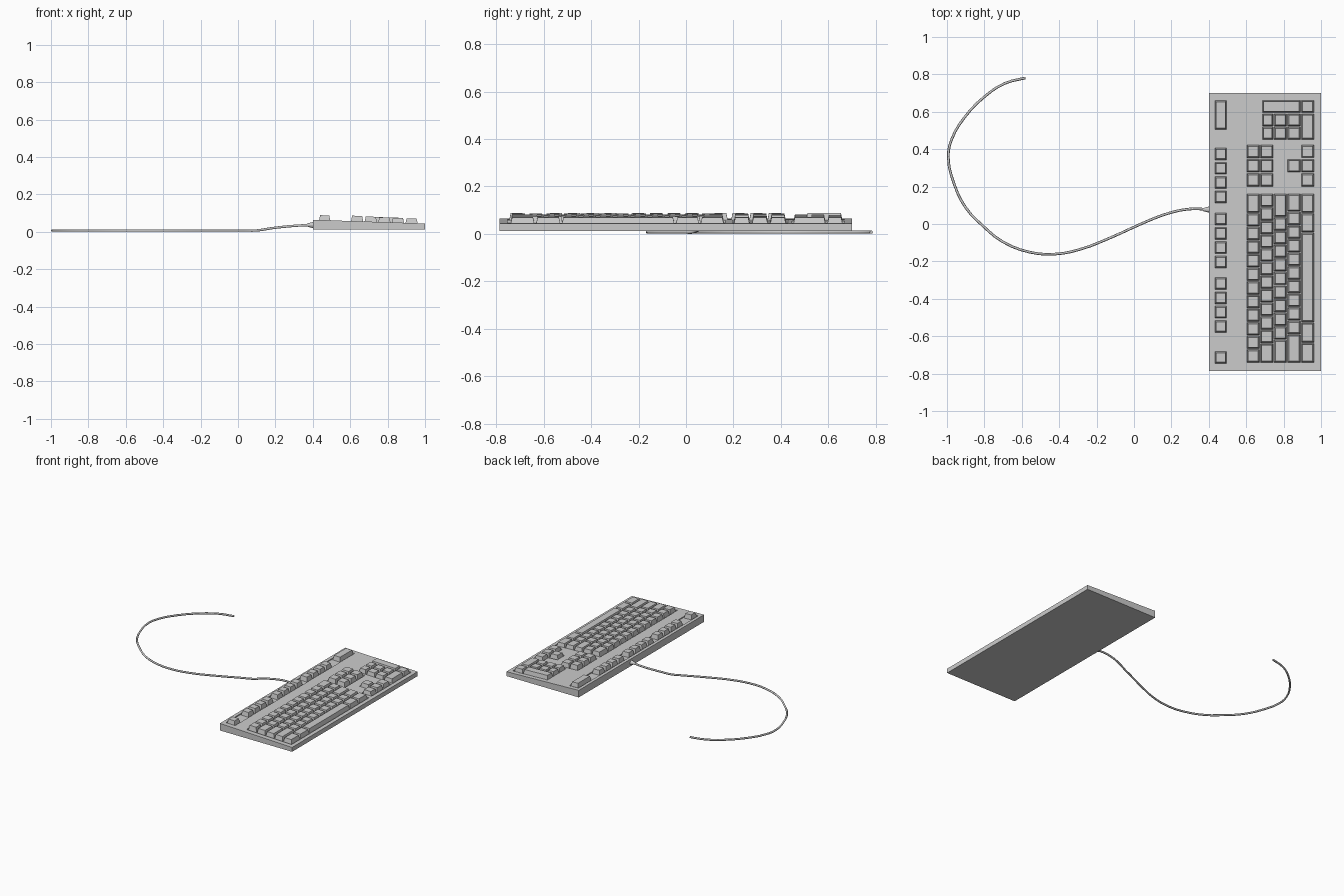
import bpy, bmesh

if "Cube" in bpy.data.objects:
    bpy.data.objects.remove(bpy.data.objects["Cube"])

U = 0.0728          # one key pitch
BOTTOM = 0.011
DEPTH = 0.007       # depth of the key wells


def surface(x):
    """Height of the sloping case top."""
    return 0.064 - (x - 0.4) * 0.033


def make_object(name, bm):
    bmesh.ops.recalc_face_normals(bm, faces=bm.faces)
    mesh = bpy.data.meshes.new(name)
    bm.to_mesh(mesh)
    bm.free()
    obj = bpy.data.objects.new(name, mesh)
    bpy.context.collection.objects.link(obj)
    return obj


def loft(bm, low, high):
    """Closed solid between two matching point loops."""
    a = [bm.verts.new(p) for p in low]
    b = [bm.verts.new(p) for p in high]
    bm.faces.new(a[::-1])
    bm.faces.new(b)
    for i in range(len(a)):
        j = (i + 1) % len(a)
        bm.faces.new((a[i], a[j], b[j], b[i]))


def rect(x0, x1, y0, y1):
    return [(x0, y0), (x1, y0), (x1, y1), (x0, y1)]


# Wedge-shaped case
bm = bmesh.new()
outline = rect(0.4, 1.0, -0.787, 0.70)
loft(bm, [(x, y, BOTTOM) for x, y in outline],
     [(x, y, surface(x)) for x, y in outline])
case = make_object("case", bm)

# Key wells sunk into the case top
wells = [
    rect(0.425, 0.501, -0.752, 0.668),
    rect(0.597, 0.971, -0.752, 0.165),
    rect(0.597, 0.752, 0.195, 0.43),
    rect(0.682, 0.971, 0.447, 0.668),
    [(0.89, 0.195), (0.971, 0.195), (0.971, 0.43), (0.89, 0.43),
     (0.89, 0.357), (0.818, 0.357), (0.818, 0.27), (0.89, 0.27)],
]
bm = bmesh.new()
for well in wells:
    loft(bm, [(x, y, surface(x) - DEPTH) for x, y in well],
         [(x, y, 0.1) for x, y in well])
cutter = make_object("well_cutter", bm)
cutter.hide_render = True
mod = case.modifiers.new("wells", "BOOLEAN")
mod.operation = "DIFFERENCE"
mod.solver = "EXACT"
mod.object = cutter
bpy.context.view_layer.objects.active = case
bpy.ops.object.modifier_apply(modifier="wells")
bpy.data.objects.remove(cutter)


def key(bm, x0, x1, y0, y1, height=0.026):
    """Tapered keycap standing in a well."""
    t = 0.007
    loft(bm, [(x, y, surface(x) - DEPTH - 0.001) for x, y in rect(x0, x1, y0, y1)],
         [(x, y, surface(x) + height)
          for x, y in rect(x0 + t, x1 - t, y0 + t, y1 - t)])


def row_x(i):
    x = 0.603 + i * U
    return x, x + U - 0.005


# Main typing block: key widths per row, running from +y to -y
rows = [
    [1.43] + [1] * 11,
    [1] * 11 + [1.43],
    [1.73] + [1] * 9 + [1.7],
    [1.33] + [1] * 9 + [2.1],
    [1.43, 1.43, 6.6, 1.5, 1.47],
]
heights = [0.029, 0.027, 0.025, 0.025, 0.024]
bm = bmesh.new()
for i, widths in enumerate(rows):
    y = 0.16
    for w in widths:
        key(bm, *row_x(i), y - w * U + 0.005, y, heights[i])
        y -= w * U
make_object("typing_keys", bm)

# Function keys: single key, then three groups of four, plus indicator block
bm = bmesh.new()
key(bm, 0.432, 0.495, -0.746, -0.682)
for start in (-0.58, -0.235, 0.113):
    for k in range(4):
        y = start + k * 0.0765
        key(bm, 0.432, 0.495, y, y + 0.064)
make_object("function_keys", bm)
bm = bmesh.new()
key(bm, 0.432, 0.495, 0.505, 0.66)
make_object("indicator_block", bm)

# Navigation keys and arrow cluster
bm = bmesh.new()
arrows = bmesh.new()
for k in range(3):
    y = 0.201 + k * 0.0765
    for i in (0, 1):
        key(bm, *row_x(i), y, y + 0.068, heights[i])
    key(arrows, *row_x(4), y, y + 0.068, heights[4])
key(arrows, *row_x(3), 0.2775, 0.3455, heights[3])
make_object("navigation_keys", bm)
make_object("arrow_keys", arrows)

# Number pad with its long keys
bm = bmesh.new()
for y in (0.452, 0.523):
    for i in (1, 2, 3):
        key(bm, row_x(i)[0] + 0.01 * (i == 1), row_x(i)[1], y, y + 0.066, heights[i])
key(bm, row_x(1)[0] + 0.01, row_x(3)[1], 0.595, 0.661, 0.026)
key(bm, *row_x(4), 0.452, 0.589, heights[4])
key(bm, *row_x(4), 0.595, 0.661, heights[4])
make_object("number_pad_keys", bm)

# Cable lying on the table and rising to the case
path = [(-0.58, 0.781), (-0.69, 0.752), (-0.80, 0.68), (-0.906, 0.57),
        (-0.975, 0.452), (-0.993, 0.36), (-0.96, 0.21), (-0.90, 0.088),
        (-0.81, -0.008), (-0.703, -0.094), (-0.56, -0.15), (-0.425, -0.161),
        (-0.29, -0.136), (-0.13, -0.075), (0.03, -0.003), (0.10, 0.027),
        (0.18, 0.056), (0.27, 0.077), (0.34, 0.081), (0.41, 0.075)]
rise = {0.18: 0.019, 0.27: 0.029, 0.34: 0.034, 0.41: 0.036}
curve = bpy.data.curves.new("cable", "CURVE")
curve.dimensions = "3D"
curve.bevel_depth = 0.007
curve.bevel_resolution = 1
curve.resolution_u = 3
curve.use_fill_caps = True
spline = curve.splines.new("BEZIER")
spline.bezier_points.add(len(path) - 1)
for p, (x, y) in zip(spline.bezier_points, path):
    p.co = (x, y, rise.get(x, 0.007))
    p.handle_left_type = p.handle_right_type = "AUTO"
cable = bpy.data.objects.new("cable", curve)
bpy.context.collection.objects.link(cable)

# Strain relief where the cable enters the case
bpy.ops.mesh.primitive_cone_add(vertices=12, radius1=0.017, radius2=0.008, depth=0.035,
                                location=(0.386, 0.077, 0.036), rotation=(0, -1.5708, 0))
bpy.context.object.name = "strain_relief"
